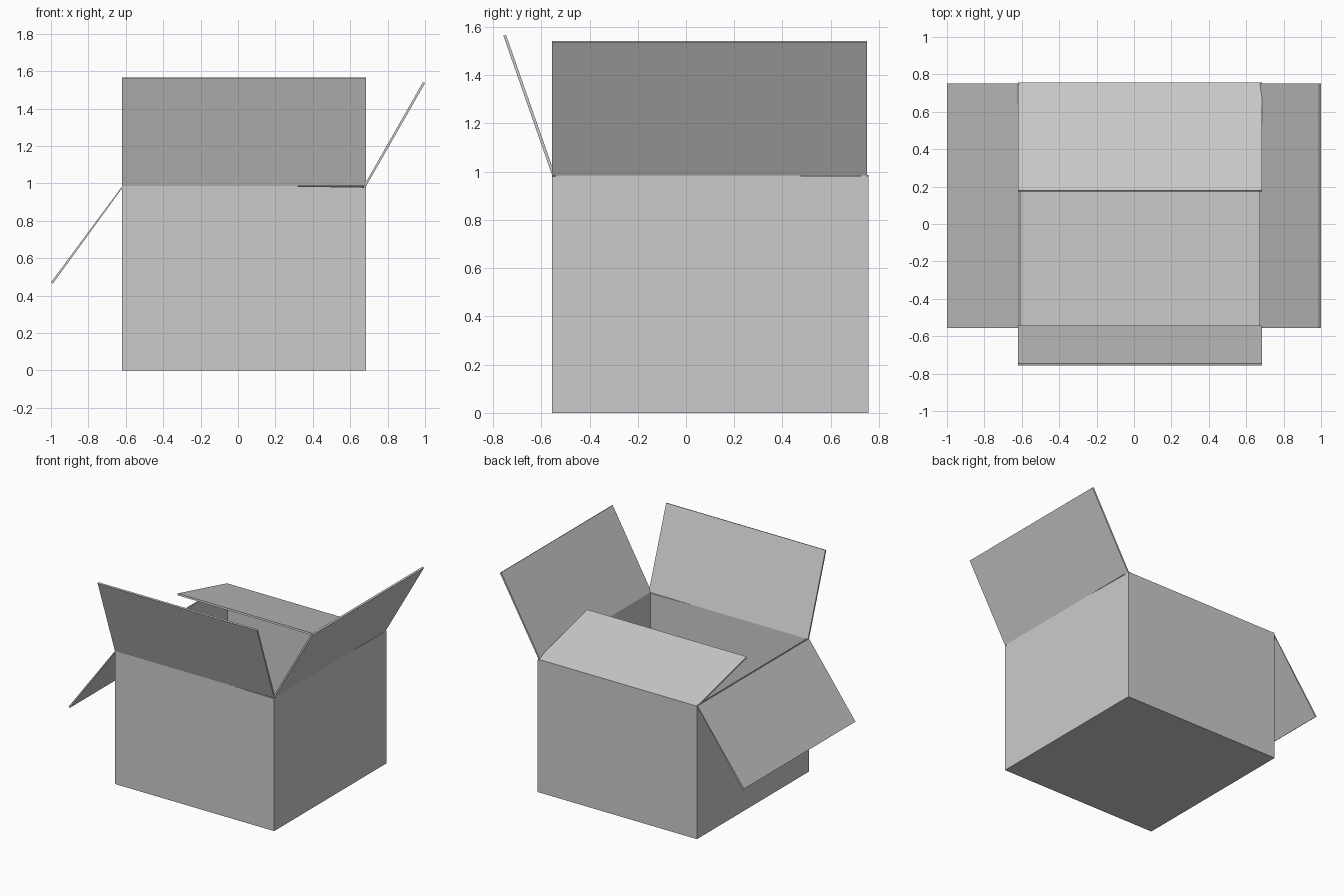
import bpy
import bmesh
from mathutils import Vector

if "Cube" in bpy.data.objects:
    bpy.data.objects.remove(bpy.data.objects["Cube"])

X0, X1, Y0, Y1 = -0.62, 0.685, -0.555, 0.757   # outer walls
H, T = 0.985, 0.013                            # wall height, card thickness


def prism(name, profile, axis, a, b):
    """Extrude a 2D profile (u, z) along 'X' or 'Y' from a to b."""
    bm = bmesh.new()
    if axis == 'Y':
        pts = [Vector((u, a, z)) for u, z in profile]
        move = Vector((0, b - a, 0))
    else:
        pts = [Vector((a, u, z)) for u, z in profile]
        move = Vector((b - a, 0, 0))
    face = bm.faces.new([bm.verts.new(p) for p in pts])
    ext = bmesh.ops.extrude_face_region(bm, geom=[face], use_keep_orig=True)
    bmesh.ops.translate(bm, vec=move,
                        verts=[v for v in ext["geom"] if isinstance(v, bmesh.types.BMVert)])
    bmesh.ops.recalc_face_normals(bm, faces=bm.faces)
    mesh = bpy.data.meshes.new(name)
    bm.to_mesh(mesh)
    bm.free()
    ob = bpy.data.objects.new(name, mesh)
    bpy.context.collection.objects.link(ob)
    return ob


def subtract(target, cutter):
    mod = target.modifiers.new("cut", 'BOOLEAN')
    mod.operation = 'DIFFERENCE'
    mod.solver = 'EXACT'
    mod.object = cutter
    cutter.hide_render = True
    cutter.hide_viewport = True
    cutter.display_type = 'WIRE'


# open box body: four walls and a floor
body = prism("box_body", [(X0, 0), (X1, 0), (X1, H), (X0, H)], 'Y', Y0, Y1)
subtract(body, prism("inside_cutter",
                     [(X0 + T, T), (X1 - T, T), (X1 - T, H + 0.1), (X0 + T, H + 0.1)],
                     'Y', Y0 + T, Y1 - T))

# narrow tapering gaps where the front and right flaps lift off the wall
subtract(body, prism("front_gap_cutter",
                     [(0.31, H), (X1 + 0.01, H - 0.006), (X1 + 0.01, H + 0.02), (0.31, H + 0.02)],
                     'Y', Y0 - 0.02, Y0 + T + 0.002))
subtract(body, prism("right_gap_cutter",
                     [(0.33, H), (Y1 + 0.01, H - 0.006), (Y1 + 0.01, H + 0.02), (0.33, H + 0.02)],
                     'X', X1 - T - 0.002, X1 + 0.02))

# lid flaps: hinge outer, tip outer, tip inner, hinge inner
prism("right_flap", [(X1, H), (1.0, 1.536), (0.989, 1.542), (X1 - T, H)],
      'Y', Y0, 0.75)
prism("left_flap", [(X0, 0.974), (-0.99, 0.464), (-1.0, 0.471), (X0 + 0.004, 0.989)],
      'Y', Y0, 0.75)
prism("front_flap", [(Y0, H), (-0.757, 1.563), (-0.746, 1.567), (Y0 + T, H)],
      'X', X0, X1)
prism("back_flap", [(Y1, H), (0.178, 1.131), (0.175, 1.119), (Y1 - T, 0.976)],
      'X', X0, X1)
